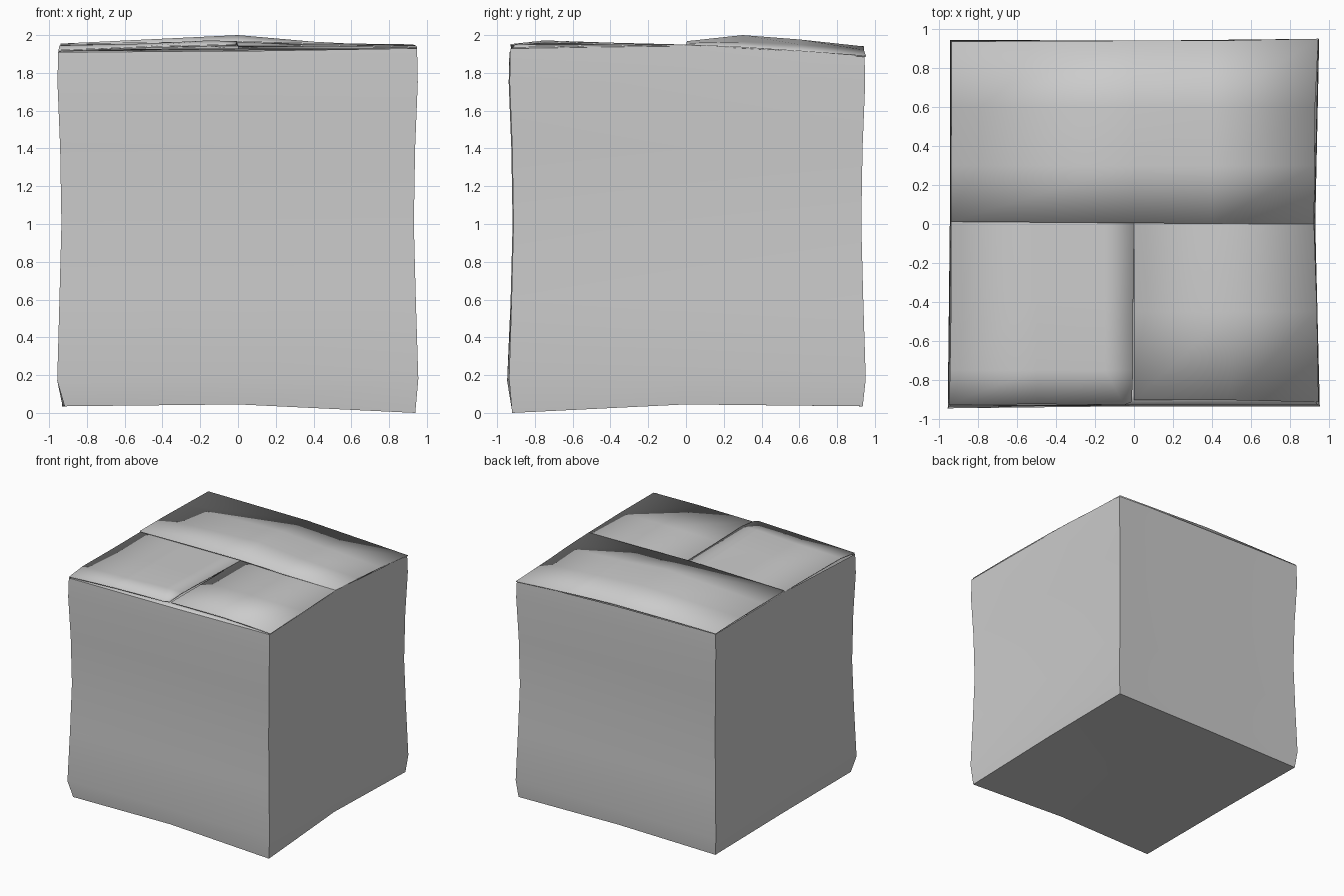
import bpy, bmesh
from math import radians


def finish(name, bm):
    bmesh.ops.recalc_face_normals(bm, faces=bm.faces)
    mesh = bpy.data.meshes.new(name)
    bm.to_mesh(mesh)
    bm.free()
    ob = bpy.data.objects.new(name, mesh)
    bpy.context.collection.objects.link(ob)
    bpy.ops.object.select_all(action='DESELECT')
    ob.select_set(True)
    bpy.context.view_layer.objects.active = ob
    bpy.ops.object.shade_smooth_by_angle(angle=radians(32))
    return ob


def sheet(name, rows, thickness=0.008):
    """Bent cardboard panel from a small grid of points, thickened downwards."""
    bm = bmesh.new()
    grid = [[bm.verts.new(p) for p in row] for row in rows]
    for a, b in zip(grid, grid[1:]):
        for i in range(len(a) - 1):
            bm.faces.new((a[i], a[i + 1], b[i + 1], b[i]))
    ob = finish(name, bm)
    if ob.data.polygons[0].normal.z < 0:
        ob.data.flip_normals()
    mod = ob.modifiers.new("card", 'SOLIDIFY')
    mod.thickness = thickness
    mod.offset = -1
    return ob


# Box walls: eight-point rings (corner, mid, corner, ...) from front left
plan = [(-.952, -.935), (0, -.930), (.948, -.930), (.925, 0),
        (.945, .945), (0, .935), (-.940, .940), (-.940, 0)]
bottom_z = [.035, .045, 0, .045, .035, .045, .035, .045]
top_z = [1.91, 1.915, 1.93, 1.948, 1.892, 1.92, 1.935, 1.94]
levels = [(None, .990), (.18, 1.007), (.60, .993), (1.0, .982),
          (1.4, .989), (1.75, 1.004), (None, 1.0)]
bm = bmesh.new()
rings = []
for k, (z, s) in enumerate(levels):
    heights = bottom_z if k == 0 else top_z if k == len(levels) - 1 else [z] * 8
    rings.append([bm.verts.new((x * s, y * s, h)) for (x, y), h in zip(plan, heights)])
for a, b in zip(rings, rings[1:]):
    for i in range(8):
        j = (i + 1) % 8
        bm.faces.new((a[i], a[j], b[j], b[i]))

# Crumpled bottom corner, then the base
rings[0][0].co = (-.918, -.925, .035)
rings[1][0].co = (-.957, -.947, .17)
center = bm.verts.new((0, 0, .05))
for i in range(8):
    bm.faces.new((rings[0][i], center, rings[0][(i + 1) % 8]))
finish("box_body", bm)

# Hidden inner flap hinged on the front wall
sheet("front_inner_flap", [
    [(-.945, -.935, 1.91), (0, -.93, 1.915), (.945, -.93, 1.93)],
    [(-.91, -.88, 1.918), (0, -.88, 1.922), (.91, -.88, 1.93)],
    [(-.91, 0, 1.925), (0, 0, 1.93), (.91, 0, 1.93)]])

# Side flaps meeting in the middle, continuing under the back flap
sheet("right_flap", [
    [(0, -.905, 1.947), (.5, -.905, 1.95), (.948, -.915, 1.937)],
    [(0, -.45, 1.945), (.5, -.45, 1.95), (.94, -.45, 1.945)],
    [(0, 0, 1.945), (.5, 0, 1.95), (.925, 0, 1.95)],
    [(0, .5, 1.93), (.5, .5, 1.915), (.93, .5, 1.908)]])
sheet("left_flap", [
    [(-.95, -.93, 1.922), (-.5, -.925, 1.94), (-.05, -.93, 1.952), (-.012, -.915, 1.952)],
    [(-.945, -.75, 1.945), (-.5, -.75, 1.955), (-.15, -.75, 1.972), (-.004, -.75, 1.967)],
    [(-.94, -.4, 1.945), (-.5, -.4, 1.952), (-.15, -.4, 1.96), (-.004, -.4, 1.957)],
    [(-.94, 0, 1.945), (-.5, 0, 1.947), (-.15, 0, 1.95), (0, 0, 1.948)],
    [(-.94, .5, 1.937), (-.5, .5, 1.937), (-.15, .5, 1.937), (0, .5, 1.93)]])

# Wide back flap lying on top, buckled along its length
sheet("back_flap", [
    [(-.94, .012, 1.955), (0, .005, 1.968), (.4, .002, 1.958), (.925, 0, 1.951)],
    [(-.94, .3, 1.955), (0, .3, 2.0), (.4, .3, 1.965), (.928, .3, 1.938)],
    [(-.938, .6, 1.95), (0, .6, 1.977), (.4, .6, 1.95), (.93, .6, 1.918)],
    [(-.938, .938, 1.942), (0, .942, 1.94), (.4, .942, 1.922), (.947, .952, 1.892)]])
